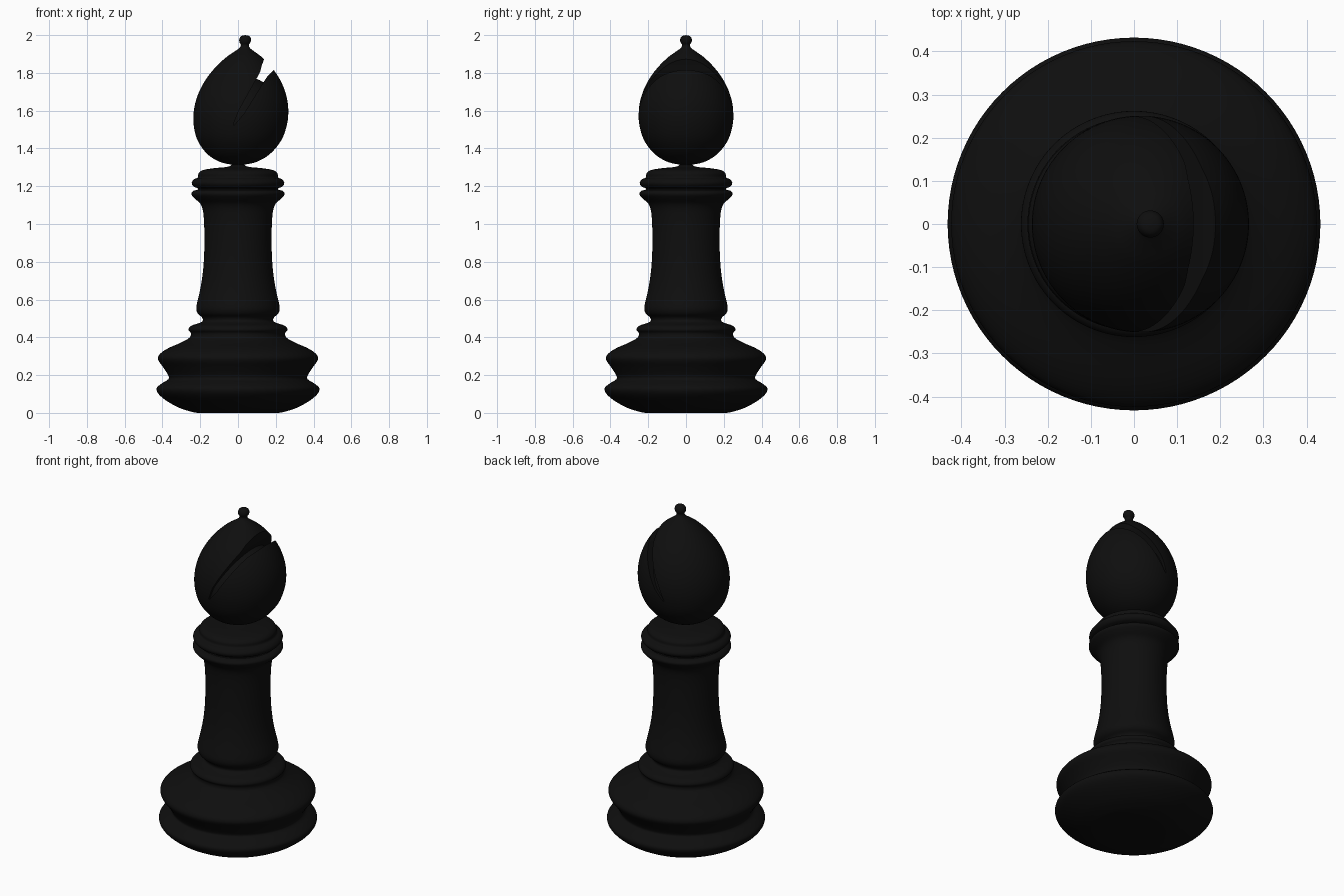
import bpy, bmesh, math
from mathutils import Vector

if "Cube" in bpy.data.objects:
    bpy.data.objects.remove(bpy.data.objects["Cube"])

black = bpy.data.materials.new("black_lacquer")
black.diffuse_color = (0.0045, 0.0045, 0.0045, 1)
black.use_nodes = True
black.node_tree.nodes["Principled BSDF"].inputs["Base Color"].default_value = black.diffuse_color


def smooth_profile(points, steps=4):
    """Smooth curve through (radius, height) points."""
    p = [Vector(q) for q in points]
    out = []
    for i in range(len(p) - 1):
        a, b = p[i], p[i + 1]
        length = (b - a).length
        ta = (b - p[max(i - 1, 0)]).normalized() * length
        tb = (p[min(i + 2, len(p) - 1)] - a).normalized() * length
        for s in range(steps):
            t = s / steps
            out.append(a * (2*t**3 - 3*t*t + 1) + ta * (t**3 - 2*t*t + t)
                       + b * (3*t*t - 2*t**3) + tb * (t**3 - t*t))
    return out + [p[-1]]


def finish(bm, name):
    bmesh.ops.remove_doubles(bm, verts=bm.verts, dist=1e-5)
    bmesh.ops.recalc_face_normals(bm, faces=bm.faces)
    mesh = bpy.data.meshes.new(name)
    bm.to_mesh(mesh)
    bm.free()
    ob = bpy.data.objects.new(name, mesh)
    bpy.context.collection.objects.link(ob)
    mesh.materials.append(black)
    return ob


def lathe(name, points, lean=0.0, n=96):
    """Revolve a profile about z; lean shears it towards +x with height."""
    bm = bmesh.new()
    prof = smooth_profile(points)
    z0 = prof[0].y
    rings = []
    for q in prof:
        dx = lean * (q.y - z0)
        r = max(q.x, 0)
        if r < 1e-4:
            rings.append([bm.verts.new((dx, 0, q.y))])
        else:
            rings.append([bm.verts.new((dx + r * math.cos(2*math.pi*k/n),
                                        r * math.sin(2*math.pi*k/n), q.y)) for k in range(n)])
    for a, b in zip(rings, rings[1:]):
        for k in range(n):
            j = (k + 1) % n
            f = [a[k % len(a)], a[j % len(a)], b[j % len(b)], b[k % len(b)]]
            f = list(dict.fromkeys(f))
            if len(f) > 2:
                bm.faces.new(f)
    return finish(bm, name)


def select(ob):
    bpy.ops.object.select_all(action='DESELECT')
    ob.select_set(True)
    bpy.context.view_layer.objects.active = ob


def subtract(ob, cutter):
    mod = ob.modifiers.new("cut", 'BOOLEAN')
    mod.operation = 'DIFFERENCE'
    mod.solver = 'EXACT'
    mod.object = cutter
    select(ob)
    bpy.ops.object.modifier_apply(modifier=mod.name)
    bpy.data.objects.remove(cutter)


# Turned base, stem and collar
body = lathe("turned_body", [
    (0, 0), (0.21, 0), (0.25, 0.007), (0.32, 0.031), (0.40, 0.08), (0.432, 0.125),
    (0.405, 0.155), (0.367, 0.18), (0.37, 0.20), (0.395, 0.24), (0.423, 0.283),
    (0.415, 0.31), (0.37, 0.342), (0.30, 0.373), (0.255, 0.40), (0.25, 0.422),
    (0.262, 0.44), (0.25, 0.46), (0.21, 0.474), (0.187, 0.487), (0.19, 0.505),
    (0.212, 0.525), (0.221, 0.55), (0.216, 0.585), (0.203, 0.64), (0.189, 0.72),
    (0.18, 0.82), (0.178, 0.95), (0.184, 1.06), (0.198, 1.105), (0.23, 1.136),
    (0.247, 1.16), (0.235, 1.176), (0.212, 1.185), (0.235, 1.198), (0.245, 1.218),
    (0.232, 1.237), (0.213, 1.246), (0.209, 1.268), (0.19, 1.284), (0.13, 1.295),
    (0.055, 1.303), (0.034, 1.313), (0.04, 1.325), (0, 1.33)])

# Egg-shaped head with a small bead on top, leaning slightly
head = lathe("mitre_head", [
    (0, 1.313), (0.05, 1.317), (0.10, 1.33), (0.153, 1.36), (0.193, 1.40), (0.225, 1.45),
    (0.244, 1.51), (0.251, 1.57), (0.245, 1.64), (0.224, 1.71), (0.19, 1.775),
    (0.144, 1.835), (0.092, 1.885), (0.05, 1.915), (0.028, 1.932), (0.021, 1.947),
    (0.029, 1.962), (0.031, 1.978), (0.022, 1.994), (0, 2.0)], lean=0.057)

# Tapered slit cutter, hollowed by a sphere so that the groove has a rounded floor
bm = bmesh.new()
start = Vector((-0.022, 1.525))
along = Vector((math.cos(math.radians(59.5)), math.sin(math.radians(59.5))))
across = Vector((along.y, -along.x))
half = [(0, 0.003), (0.08, 0.016), (0.28, 0.021), (0.315, 0.023), (0.345, 0.032), (0.45, 0.05)]
outline = [start + along * t + across * w for t, w in half]
outline += [start + along * t - across * w for t, w in reversed(half)]
face = bm.faces.new([bm.verts.new((q.x, -0.4, q.y)) for q in outline])
ext = bmesh.ops.extrude_face_region(bm, geom=[face])
bmesh.ops.translate(bm, vec=(0, 0.8, 0),
                    verts=[v for v in ext["geom"] if isinstance(v, bmesh.types.BMVert)])
slit = finish(bm, "slit_cutter")
slit.hide_render = True

bm = bmesh.new()
bmesh.ops.create_uvsphere(bm, u_segments=96, v_segments=48, radius=0.235)
bmesh.ops.translate(bm, vec=(0.012, 0, 1.55), verts=bm.verts)
core = finish(bm, "groove_floor_cutter")
core.hide_render = True

subtract(slit, core)
subtract(head, slit)

for ob in (body, head):
    select(ob)
    bpy.ops.object.shade_smooth_by_angle(angle=math.radians(35))
